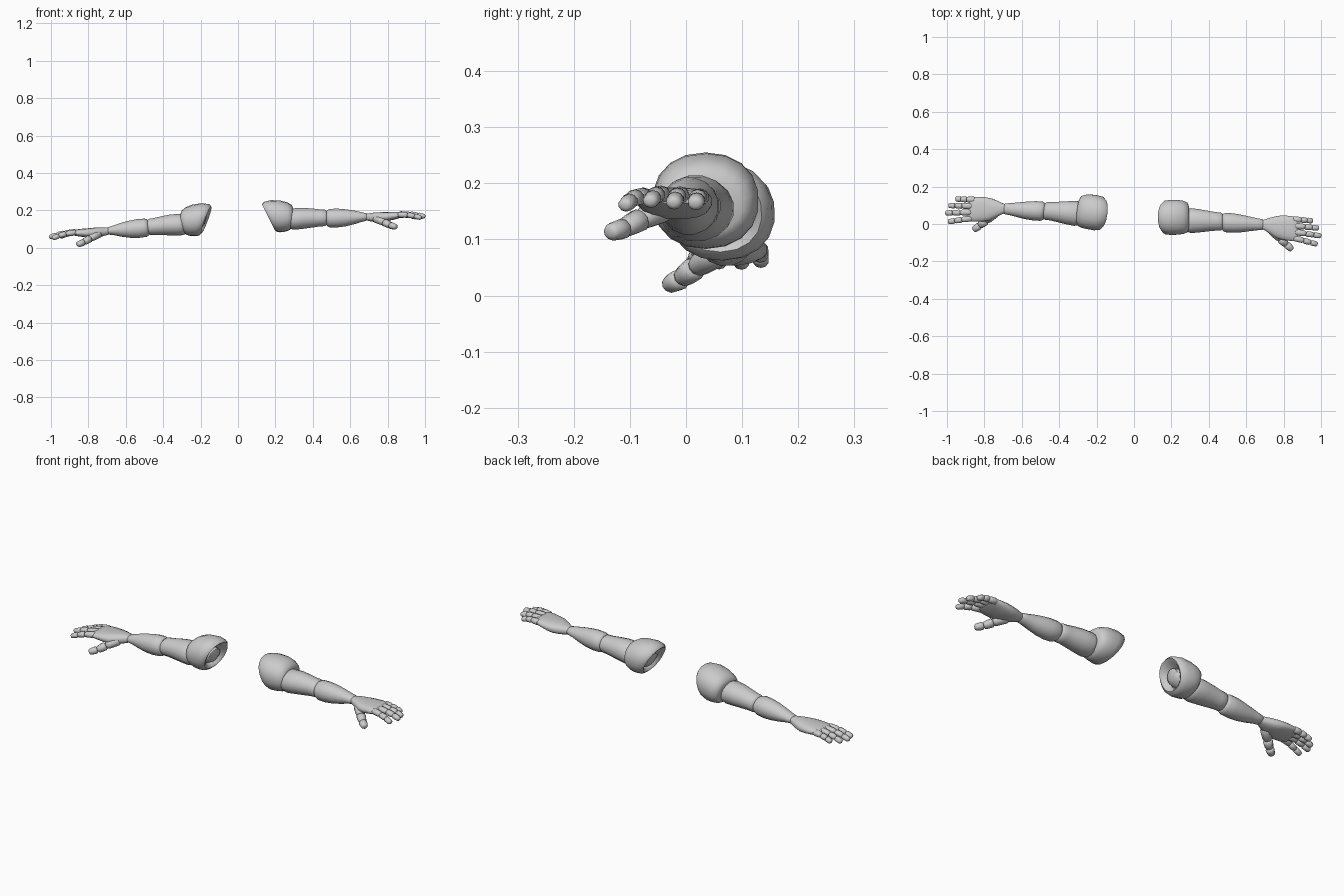
import bpy, bmesh, math
from mathutils import Vector, Matrix

# Left arm = mirrored right arm, swung about its shoulder
SWING = Vector((-0.78, -0.085, 0)).rotation_difference(Vector((-0.78, 0.01, -0.09))).to_matrix().to_4x4()
LEFT = (Matrix.Translation((-0.222, 0.062, 0.15)) @ SWING
        @ Matrix.Translation((0.215, -0.035, -0.17)) @ Matrix.Diagonal((-1, 1, 1, 1)))


def add_rings(bm, rings, sides, mat=Matrix.Identity(4), power=1.0):
    """Loft along x; ring = (x, y_min, y_max, z_min, z_max, lean)."""
    loops = []
    for x, y0, y1, z0, z1, lean in rings:
        loop = []
        for i in range(sides):
            a = 2 * math.pi * (i + 0.5) / sides
            c, s = math.cos(a), math.sin(a)
            c = math.copysign(abs(c) ** power, c)
            s = math.copysign(abs(s) ** power, s)
            dz = s * (z1 - z0) / 2
            p = Vector((x - lean * dz, (y0 + y1) / 2 + c * (y1 - y0) / 2, (z0 + z1) / 2 + dz))
            loop.append(bm.verts.new(mat @ p))
        loops.append(loop)
    for a, b in zip(loops, loops[1:]):
        for i in range(sides):
            j = (i + 1) % sides
            bm.faces.new((a[i], a[j], b[j], b[i]))
    bm.faces.new(loops[0][::-1])
    bm.faces.new(loops[-1])


def finish(name, bm):
    for side, mat in (("right", None), ("left", LEFT)):
        copy = bm.copy()
        if mat is not None:
            copy.transform(mat)
        bmesh.ops.recalc_face_normals(copy, faces=copy.faces)
        me = bpy.data.meshes.new(f"{name}_{side}")
        copy.to_mesh(me)
        copy.free()
        ob = bpy.data.objects.new(f"{name}_{side}", me)
        bpy.context.collection.objects.link(ob)
        bpy.context.view_layer.objects.active = ob
        ob.select_set(True)
        bpy.ops.object.shade_smooth_by_angle(angle=math.radians(50))
        ob.select_set(False)
    bm.free()


def part(name, rings, sides=16, power=1.0):
    bm = bmesh.new()
    add_rings(bm, rings, sides, power=power)
    finish(name, bm)


def digit(name, points, r0, r1):
    """Jointed finger: one rounded segment between each pair of points."""
    bm = bmesh.new()
    n = len(points) - 1
    for k in range(n):
        a, b = Vector(points[k]), Vector(points[k + 1])
        length = (b - a).length
        ra = r0 + (r1 - r0) * k / n
        rb = r0 + (r1 - r0) * (k + 1) / n
        prof = [(0, ra * .72), (.12, ra), (.5, (ra + rb) / 2), (.8, rb * .97), (.94, rb * .75), (1, rb * .35)]
        mat = Matrix.Translation(a) @ (b - a).to_track_quat('X', 'Z').to_matrix().to_4x4()
        add_rings(bm, [(t * length * 1.03, -r, r, -r * .9, r * .9, 0) for t, r in prof], 10, mat)
    finish(name, bm)


# Shoulder cap with recessed inner socket
part("shoulder_cap", [
    (.200, .000, .070, .130, .200, .35),
    (.195, -.015, .085, .118, .205, .45),
    (.170, -.025, .100, .105, .222, .50),
    (.162, -.042, .115, .095, .232, .50),
    (.172, -.056, .126, .086, .245, .45),
    (.200, -.060, .130, .083, .255, .28),
    (.235, -.058, .130, .085, .253, .10),
    (.265, -.054, .125, .090, .243, .00),
    (.284, -.046, .115, .099, .229, -.05),
    (.292, -.034, .100, .112, .212, -.05)], 18, .92)

# Socket ball inside the shoulder recess
part("shoulder_socket", [
    (.168, .015, .060, .140, .180, .4),
    (.176, -.005, .078, .125, .195, .4),
    (.200, -.012, .085, .118, .202, .4)], 14)

# Upper arm
part("upper_arm", [
    (.270, -.030, .070, .115, .195, 0),
    (.284, -.043, .080, .099, .208, 0),
    (.305, -.050, .086, .096, .213, 0),
    (.350, -.046, .080, .101, .215, 0),
    (.400, -.040, .071, .108, .211, 0),
    (.440, -.036, .064, .114, .206, 0),
    (.464, -.036, .062, .115, .205, 0),
    (.473, -.030, .055, .122, .198, 0),
    (.480, -.015, .040, .137, .183, 0)])

# Forearm
part("forearm", [
    (.468, -.020, .040, .135, .185, 0),
    (.475, -.038, .054, .116, .202, 0),
    (.490, -.045, .060, .109, .209, 0),
    (.530, -.047, .058, .108, .211, 0),
    (.575, -.045, .050, .114, .207, 0),
    (.620, -.039, .040, .125, .200, 0),
    (.660, -.034, .031, .138, .191, 0),
    (.685, -.032, .027, .144, .186, 0),
    (.692, -.026, .021, .149, .181, 0)])

# Palm
part("palm", [
    (.682, -.026, .020, .148, .181, 0),
    (.700, -.035, .025, .143, .185, 0),
    (.730, -.056, .035, .138, .189, 0),
    (.765, -.078, .044, .136, .191, 0),
    (.800, -.087, .047, .143, .192, 0),
    (.835, -.091, .044, .151, .193, 0),
    (.862, -.093, .040, .158, .192, 0),
    (.878, -.088, .034, .164, .188, 0)], 16, .8)

# Thumb
digit("thumb", [(.735, -.030, .158), (.783, -.080, .136), (.815, -.110, .120), (.846, -.137, .112)], .026, .018)

# Fingers
fingers = [
    ("index_finger", (.855, -.074, .177), (.980, -.109, .160)),
    ("middle_finger", (.862, -.043, .180), (1.00, -.064, .167)),
    ("ring_finger", (.862, -.010, .179), (.988, -.022, .164)),
    ("little_finger", (.852, .025, .175), (.955, .017, .163))]
for name, base, tip in fingers:
    a, b = Vector(base), Vector(tip)
    digit(name, [a.lerp(b, t) + Vector((0, 0, .006 * math.sin(t * math.pi)))
                 for t in (0, .42, .72, 1)], .0175, .0145)
